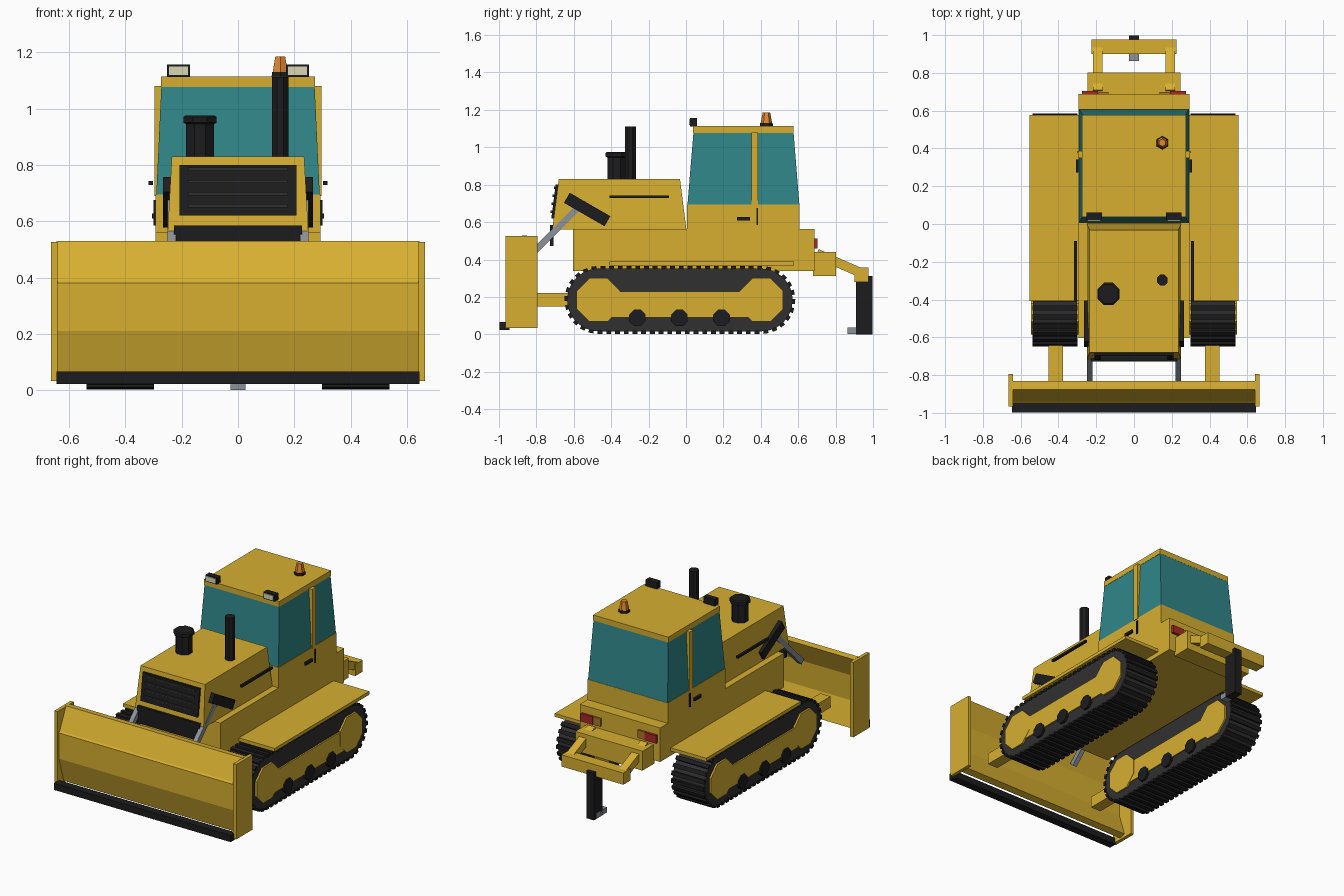
import bpy, bmesh, math
from mathutils import Vector

if "Cube" in bpy.data.objects:
    bpy.data.objects.remove(bpy.data.objects["Cube"])


def material(name, rgb):
    m = bpy.data.materials.new(name)
    m.diffuse_color = (*rgb, 1)
    m.use_nodes = True
    m.node_tree.nodes["Principled BSDF"].inputs["Base Color"].default_value = m.diffuse_color
    return m


YELLOW = material("yellow", (0.68, 0.43, 0.03))
BLACK = material("black", (0.012, 0.012, 0.013))
DARK = material("dark_grey", (0.03, 0.03, 0.03))
STEEL = material("steel", (0.26, 0.29, 0.32))
GLASS = material("teal_glass", (0.03, 0.24, 0.25))
RED = material("red", (0.4, 0.02, 0.02))
AMBER = material("amber", (0.75, 0.24, 0.03))
BROWN = material("dull_orange", (0.4, 0.18, 0.02))
CREAM = material("cream", (0.7, 0.68, 0.45))


def finish(name, bm, mat, mirror=False):
    bmesh.ops.recalc_face_normals(bm, faces=bm.faces[:])
    me = bpy.data.meshes.new(name)
    bm.to_mesh(me)
    bm.free()
    me.materials.append(mat)
    ob = bpy.data.objects.new(name, me)
    bpy.context.collection.objects.link(ob)
    if mirror:
        ob.modifiers.new("mirror", 'MIRROR').use_mirror_merge = False
    return ob


def loft(bm, rings):
    """Skin a list of equal-length point rings and cap both ends."""
    vs = [[bm.verts.new(p) for p in r] for r in rings]
    n = len(vs[0])
    for a, b in zip(vs, vs[1:]):
        for i in range(n):
            bm.faces.new((a[i], a[(i + 1) % n], b[(i + 1) % n], b[i]))
    bm.faces.new(vs[0])
    bm.faces.new(vs[-1])


def prism(name, pts, x0, x1, mat, mirror=False):
    """Side profile of (y, z) points extruded across x."""
    bm = bmesh.new()
    loft(bm, [[(x, y, z) for y, z in pts] for x in (x0, x1)])
    return finish(name, bm, mat, mirror)


def box(name, x, y, z, mat, mirror=False):
    pts = [(y[0], z[0]), (y[1], z[0]), (y[1], z[1]), (y[0], z[1])]
    return prism(name, pts, x[0], x[1], mat, mirror)


def bar(name, a, b, width, x0, x1, mat, mirror=False):
    """Flat bar between two (y, z) points."""
    a, b = Vector(a), Vector(b)
    d = (b - a).normalized() * width / 2
    n = Vector((-d.y, d.x))
    return prism(name, [a + n, b + n, b - n, a - n], x0, x1, mat, mirror)


def turned(name, x, y, rings, sides, mat):
    """Upright turned part from (radius, z) rings."""
    bm = bmesh.new()
    ang = [2 * math.pi * (i + 0.5) / sides for i in range(sides)]
    loft(bm, [[(x + r * math.cos(t), y + r * math.sin(t), z) for t in ang] for r, z in rings])
    return finish(name, bm, mat)


def frustum(name, lo, hi, mat):
    """Tapered block: each end is (half width, y0, y1, z at y0, z at y1)."""
    bm = bmesh.new()
    loft(bm, [[(-w, a, za), (w, a, za), (w, b, zb), (-w, b, zb)] for w, a, b, za, zb in (lo, hi)])
    return finish(name, bm, mat)


def ngon(cy, cz, r, n):
    return [(cy + r * math.cos(2 * math.pi * (i + .5) / n),
             cz + r * math.sin(2 * math.pi * (i + .5) / n)) for i in range(n)]


# Tracks: belt, grousers, frame, wheels and rollers
YF, YB, ZC, R = -0.468, 0.403, 0.184, 0.168


def track_point(s):
    """Point and outward normal at fraction s of the belt path."""
    run, arc = YB - YF, math.pi * R
    d = s * 2 * (run + arc)
    if d < run:
        return Vector((YF + d, ZC + R)), Vector((0, 1))
    d -= run
    if d < arc:
        n = Vector((math.sin(d / R), math.cos(d / R)))
        return Vector((YB, ZC)) + n * R, n
    d -= arc
    if d < run:
        return Vector((YB - d, ZC - R)), Vector((0, -1))
    d -= run
    n = Vector((-math.sin(d / R), -math.cos(d / R)))
    return Vector((YF, ZC)) + n * R, n


belt = [(YB + R * math.sin(i * math.pi / 12), ZC + R * math.cos(i * math.pi / 12)) for i in range(13)]
belt += [(YF - R * math.sin(i * math.pi / 12), ZC - R * math.cos(i * math.pi / 12)) for i in range(13)]
prism("track_belt", belt, 0.302, 0.535, DARK, True)
bm = bmesh.new()
for i in range(60):
    p, n = track_point((i + 0.5) / 60)
    t = Vector((n.y, -n.x)) * 0.013
    quad = [p - t - n * 0.006, p + t - n * 0.006, p + t + n * 0.013, p - t + n * 0.013]
    loft(bm, [[(x, q.x, q.y) for q in quad] for x in (0.298, 0.538)])
finish("track_grousers", bm, BLACK, True)
box("track_frame", (0.294, 0.544), (-0.42, 0.35), (0.09, 0.23), YELLOW, True)
for label, cy in (("idler", YF), ("sprocket", YB)):
    prism(label, ngon(cy, ZC, 0.126, 8), 0.292, 0.546, YELLOW, True)
for i, cy in enumerate((-0.26, -0.035, 0.19)):
    prism(f"roller_{i + 1}", ngon(cy, 0.088, 0.048, 8), 0.286, 0.552, BLACK, True)
box("fender", (0.28, 0.553), (-0.408, 0.578), (0.368, 0.39), YELLOW, True)

# Chassis and cab base
box("chassis", (-0.293, 0.293), (-0.603, 0.688), (0.338, 0.562), YELLOW)
box("cab_base", (-0.293, 0.293), (0.005, 0.608), (0.55, 0.695), YELLOW)

# Hood, grille and guard
frustum("hood", (0.25, -0.715, 0.002, 0.56, 0.56), (0.235, -0.68, -0.032, 0.83, 0.83), YELLOW)
prism("grille", [(-0.72, 0.62), (-0.66, 0.62), (-0.66, 0.8), (-0.697, 0.8)], -0.208, 0.208, BLACK)
for i in range(4):
    z = 0.655 + 0.043 * i
    y = -0.716 + 0.128 * (z - 0.62)
    box(f"grille_slat_{i + 1}", (-0.178, 0.178), (y - 0.012, y + 0.01), (z - 0.006, z + 0.006), DARK)
box("radiator_guard", (-0.227, 0.227), (-0.727, -0.708), (0.472, 0.585), BLACK)
box("hood_rail", (0.302, 0.317), (-0.41, -0.09), (0.728, 0.743), BLACK, True)
turned("exhaust", 0.15, -0.297, [(0.031, 0.82), (0.031, 1.112)], 8, BLACK)
turned("air_filter", -0.135, -0.37, [(0.053, 0.82), (0.053, 0.945), (0.064, 0.95), (0.064, 0.97), (0.055, 0.976)], 8, BLACK)

# Cab
frustum("cab_glass", (0.29, 0.008, 0.606, 0.695, 0.695), (0.272, 0.04, 0.575, 1.08, 1.08), GLASS)
box("roof", (-0.274, 0.274), (0.038, 0.576), (1.077, 1.113), YELLOW)
box("door_pillar", (0.262, 0.297), (0.35, 0.386), (0.69, 1.08), YELLOW, True)
box("door_handle", (0.29, 0.306), (0.273, 0.342), (0.61, 0.628), BLACK, True)
box("door_hinge", (0.29, 0.3), (0.376, 0.386), (0.585, 0.675), BLACK, True)
box("work_light", (0.17, 0.252), (0.022, 0.06), (1.112, 1.156), BLACK, True)
box("work_light_lens", (0.177, 0.245), (0.017, 0.024), (1.119, 1.15), CREAM, True)
turned("beacon_base", 0.15, 0.43, [(0.036, 1.11), (0.033, 1.13)], 6, BLACK)
turned("beacon", 0.15, 0.43, [(0.031, 1.128), (0.02, 1.185)], 6, AMBER)

# Blade: bent plate, end plates and cutting edge
prism("blade", [(-0.875, 0.53), (-0.832, 0.525), (-0.897, 0.38), (-0.905, 0.21), (-0.855, 0.055),
                (-0.9, 0.045), (-0.95, 0.21), (-0.95, 0.38), (-0.941, 0.39)], -0.645, 0.645, YELLOW)
box("blade_end_plate", (0.641, 0.664), (-0.965, -0.795), (0.033, 0.526), YELLOW, True)
box("cutting_edge", (-0.645, 0.645), (-0.998, -0.945), (0.022, 0.066), BLACK)
box("push_arm", (0.377, 0.452), (-0.86, -0.4), (0.148, 0.222), YELLOW, True)
bar("lift_rod", (-0.56, 0.695), (-0.86, 0.395), 0.034, 0.22, 0.25, STEEL, True)
bar("lift_cylinder", (-0.637, 0.73), (-0.42, 0.605), 0.062, 0.235, 0.266, BLACK, True)

# Rear ripper and tail lights
box("ripper_mount", (-0.245, 0.245), (0.68, 0.803), (0.312, 0.44), YELLOW)
bar("ripper_arm", (0.7, 0.432), (0.96, 0.318), 0.05, 0.166, 0.218, YELLOW, True)
box("ripper_beam", (-0.226, 0.226), (0.9, 0.976), (0.28, 0.357), YELLOW)
box("ripper_shank", (-0.027, 0.027), (0.91, 0.998), (0.0, 0.312), BLACK)
box("ripper_tooth", (-0.027, 0.027), (0.863, 0.97), (0.001, 0.036), STEEL)
box("tail_light", (0.19, 0.275), (0.68, 0.704), (0.46, 0.512), RED, True)
box("turn_light", (0.135, 0.188), (0.68, 0.7), (0.46, 0.512), BROWN, True)
